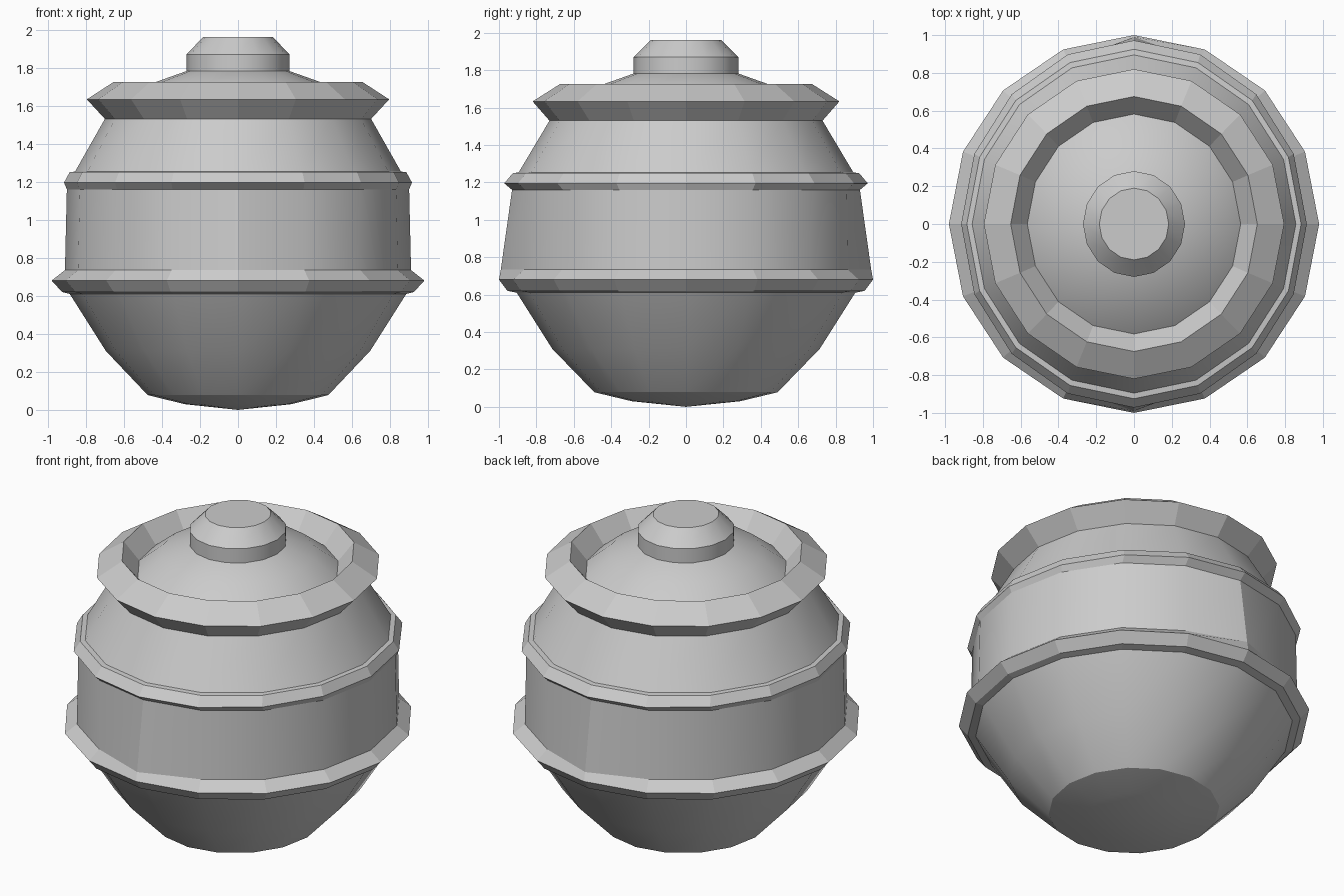
import bpy, bmesh, math

if "Cube" in bpy.data.objects:
    bpy.data.objects.remove(bpy.data.objects["Cube"])

SIDES = 16


def lathe(name, profile, smooth=True, bulge=None):
    """Revolve (x radius, y radius, z) points; radius 0 is a pole.
    bulge = {ring index: y radius} overrides the front and back columns."""
    bulge = bulge or {}
    bm = bmesh.new()
    rings = []
    for k, (rx, ry, z) in enumerate(profile):
        if rx == 0:
            rings.append([bm.verts.new((0, 0, z))] * SIDES)
            continue
        ring = []
        for i in range(SIDES):
            a = 2 * math.pi * i / SIDES
            r = bulge.get(k, ry) if i % (SIDES // 2) == SIDES // 4 else ry
            ring.append(bm.verts.new((rx * math.cos(a), r * math.sin(a), z)))
        rings.append(ring)
    for lo, hi in zip(rings, rings[1:]):
        for i in range(SIDES):
            j = (i + 1) % SIDES
            bm.faces.new(list(dict.fromkeys((lo[i], lo[j], hi[j], hi[i]))))
    mesh = bpy.data.meshes.new(name)
    bm.to_mesh(mesh)
    bm.free()
    obj = bpy.data.objects.new(name, mesh)
    bpy.context.collection.objects.link(obj)
    if smooth:
        bpy.ops.object.select_all(action='DESELECT')
        obj.select_set(True)
        bpy.context.view_layer.objects.active = obj
        bpy.ops.object.shade_smooth_by_angle(angle=math.radians(30))
    return obj


# Rounded lower bowl and shallow base
lathe("bowl", [(0, 0, 0), (0.28, 0.29, 0.03), (0.475, 0.49, 0.078),
               (0.695, 0.715, 0.31), (0.885, 0.905, 0.61)])

# Lower ridge, blending into the wall at front and back
lathe("lower_ring", [(0.885, 0.905, 0.61), (0.925, 0.955, 0.62),
                     (0.98, 1.0, 0.68), (0.91, 0.935, 0.735)],
      smooth=False, bulge={3: 0.99})

# Straight middle wall
lathe("middle_wall", [(0.91, 0.935, 0.735), (0.90, 0.93, 1.16)],
      bulge={0: 0.99})

# Upper ridge
lathe("upper_ring", [(0.90, 0.93, 1.16), (0.915, 0.972, 1.195),
                     (0.885, 0.925, 1.25), (0.857, 0.895, 1.253)], smooth=False)

# Tapering shoulder up to the neck
lathe("shoulder", [(0.857, 0.895, 1.253), (0.70, 0.73, 1.53)])

# Flared rim with sloped inner wall
lathe("rim", [(0.70, 0.73, 1.53), (0.795, 0.82, 1.633),
              (0.653, 0.675, 1.725), (0.565, 0.582, 1.615)], smooth=False)

# Domed lid inside the rim
lathe("lid", [(0.565, 0.582, 1.615), (0.43, 0.44, 1.725), (0.27, 0.28, 1.782)])

# Knob handle
lathe("knob", [(0.27, 0.28, 1.782), (0.27, 0.28, 1.87),
               (0.184, 0.19, 1.96), (0, 0, 1.96)])
